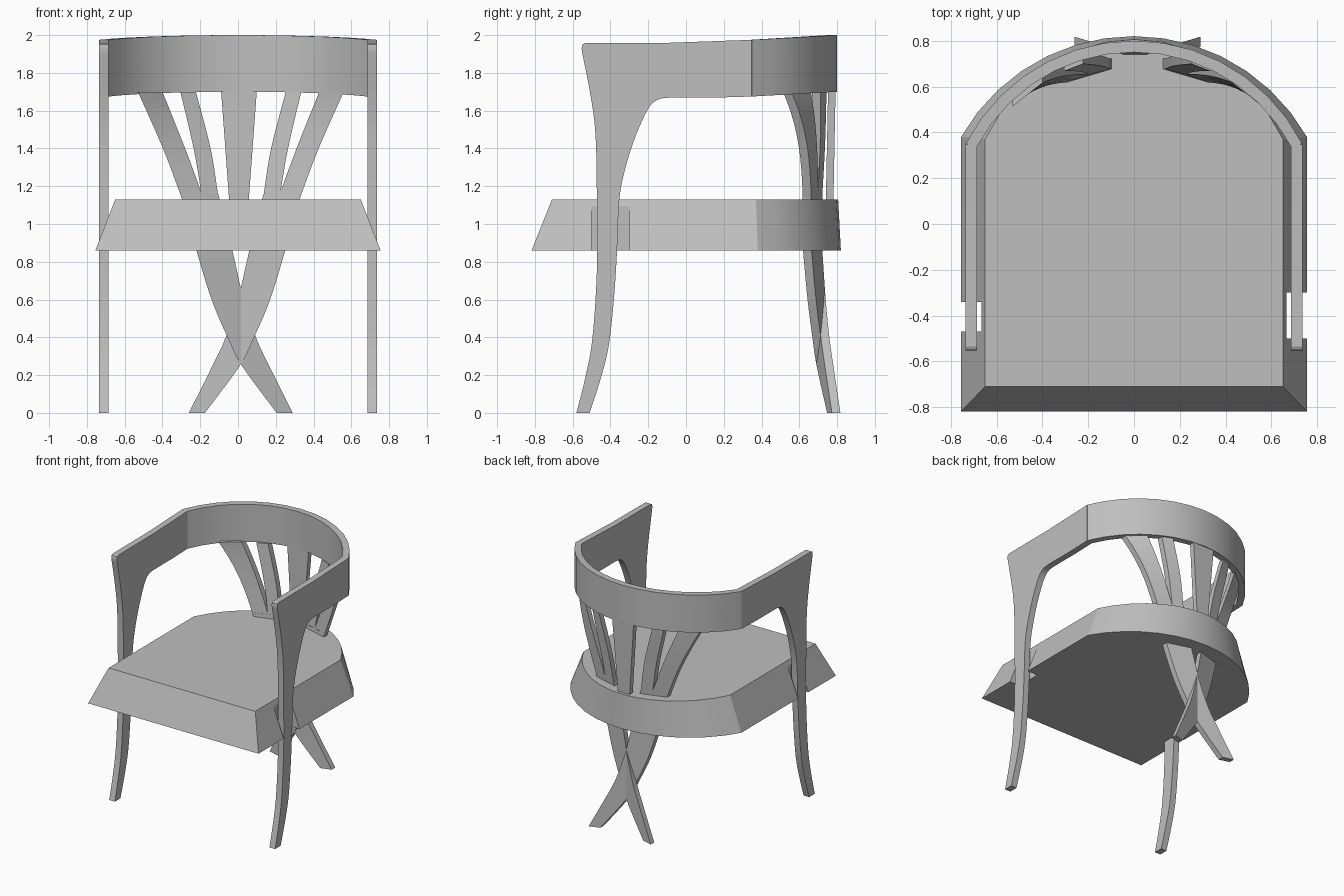
import bpy, bmesh
from math import sin, cos, asin, sqrt, radians

cube = bpy.data.objects.get("Cube")
if cube:
    bpy.data.objects.remove(cube)

GREY = (0.52, 0.52, 0.52, 1)
mat = bpy.data.materials.new("light grey")
mat.use_nodes = True
mat.diffuse_color = GREY
mat.node_tree.nodes["Principled BSDF"].inputs["Base Color"].default_value = GREY


def loft(name, rings):
    """Closed solid from a list of equal-length vertex rings, capped at both ends."""
    bm = bmesh.new()
    rows = [[bm.verts.new(p) for p in ring] for ring in rings]
    n = len(rows[0])
    for a, b in zip(rows, rows[1:]):
        for i in range(n):
            j = (i + 1) % n
            bm.faces.new((a[i], a[j], b[j], b[i]))
    bm.faces.new(rows[0])
    bm.faces.new(rows[-1])
    bmesh.ops.recalc_face_normals(bm, faces=bm.faces)
    mesh = bpy.data.meshes.new(name)
    bm.to_mesh(mesh)
    bm.free()
    mesh.materials.append(mat)
    ob = bpy.data.objects.new(name, mesh)
    bpy.context.collection.objects.link(ob)
    return ob


def finish(ob):
    bpy.ops.object.select_all(action='DESELECT')
    ob.select_set(True)
    bpy.context.view_layer.objects.active = ob
    bpy.ops.object.shade_smooth_by_angle(angle=radians(20))


def curve(pts, steps=5):
    """Catmull-Rom samples through a few control points."""
    p = [pts[0]] + list(pts) + [pts[-1]]
    out = []
    for a, b, c, d in zip(p, p[1:], p[2:], p[3:]):
        for k in range(steps):
            t = k / steps
            out.append(tuple(
                0.5 * (2 * v + (w - u) * t + (2 * u - 5 * v + 4 * w - x) * t * t
                       + (3 * v - u - 3 * w + x) * t ** 3)
                for u, v, w, x in zip(a, b, c, d)))
    return out + [tuple(pts[-1])]


def arc(radius, cy, half_width, n=14):
    """Points of the rounded back, running from +x to -x."""
    h = asin(half_width / radius)
    angles = [h - 2 * h * i / n for i in range(n + 1)]
    return [(radius * sin(a), cy + radius * cos(a)) for a in angles]


# Seat: tapered block with a rounded back
back = arc(0.868, -0.048, 0.755)
low = [(-0.755, -0.818), (0.755, -0.818)] + back
high = [(-0.65, -0.71), (0.65, -0.71)] + [
    (x * 0.861, 0.37 + (y - 0.38) * 0.99) for x, y in back]
seat = loft("seat", [[(x, y, 0.86) for x, y in low],
                     [(x, y, 1.13) for x, y in high]])

# Notches in the seat sides where the front legs pass
for side, y0, y1 in ((1, -0.5, -0.3), (-1, -0.47, -0.34)):
    x0, x1 = side * 0.665, side * 0.9
    cutter = loft("notch_cutter", [
        [(x0, y0, z), (x1, y0, z), (x1, y1, z), (x0, y1, z)] for z in (0.7, 1.3)])
    cutter.hide_render = True
    mod = seat.modifiers.new("notch", 'BOOLEAN')
    mod.operation = 'DIFFERENCE'
    mod.solver = 'EXACT'
    mod.object = cutter
    bpy.context.view_layer.objects.active = seat
    bpy.ops.object.modifier_apply(modifier=mod.name)
    bpy.data.objects.remove(cutter)
finish(seat)

# Curved backrest, rising slightly to the rear
rings = []
for (xo, yo), (xi, yi) in zip(arc(0.825, -0.025, 0.735), arc(0.776, -0.026, 0.685)):
    rise = 0.025 * (yo - 0.35) / 0.45
    rings.append([(xo, yo, 1.675 + rise), (xo, yo, 1.975 + rise),
                  (xi, yi, 1.975 + rise), (xi, yi, 1.675 + rise)])
finish(loft("backrest", rings))

# Front legs that sweep up into the arms
leg_front = curve([(-0.58, 0), (-0.53, 0.2), (-0.495, 0.4), (-0.472, 0.75),
                   (-0.472, 1.13), (-0.478, 1.45), (-0.5, 1.65), (-0.55, 1.91)], 4)
leg_tip = [(-0.553, 1.93), (-0.549, 1.95), (-0.535, 1.957)]
arm_top = [(-0.1, 1.959), (0.348, 1.975)]
arm_under = [(0.348, 1.675), (0.15, 1.669)]
leg_rear = curve([(-0.09, 1.669), (-0.15, 1.658), (-0.2, 1.61), (-0.265, 1.47),
                  (-0.32, 1.3), (-0.353, 1.13), (-0.365, 0.86), (-0.382, 0.6),
                  (-0.41, 0.35), (-0.455, 0.17), (-0.51, 0)], 4)
outline = leg_front + leg_tip + arm_top + arm_under + leg_rear
for name, side in (("left", 1), ("right", -1)):
    finish(loft(name + "_arm_and_front_leg", [
        [(side * x, y, z) for y, z in outline] for x in (0.685, 0.735)]))


def plate_y(u, z):
    """Front of a rear plate: flat and slanted low down, following the back higher up."""
    w = min(max((z - 0.9) / 0.8, 0), 1)
    flat = 0.69 + 0.3 * u
    bent = -0.041 + sqrt(0.777 ** 2 - u * u)
    return flat + (bent - flat) * w


def rear_plate(name, rows, side, thick=0.045):
    rings = []
    for z, a, b in curve(rows):
        ring = [(a, plate_y(a, z), z), (b, plate_y(b, z), z),
                (b, plate_y(b, z) + thick, z), (a, plate_y(a, z) + thick, z)]
        rings.append([(0.015 + side * x, y, zz) for x, y, zz in ring])
    finish(loft(name, rings))


# Crossed rear legs, each forking into two slats (height, one edge, other edge)
leg = [(0, 0.19, 0.275), (0.25, 0.005, 0.15), (0.4, -0.07, 0.08),
       (0.6, -0.155, 0.015), (0.86, -0.235, -0.045), (1.16, -0.32, -0.12)]
outer = [(1.12, -0.308, -0.205), (1.17, -0.325, -0.211), (1.4, -0.412, -0.295),
         (1.7, -0.545, -0.415)]
inner = [(1.12, -0.213, -0.115), (1.17, -0.211, -0.123), (1.4, -0.25, -0.16),
         (1.7, -0.32, -0.238)]
for name, side in (("left", -1), ("right", 1)):
    rear_plate(name + "_rear_leg", leg, side)
    rear_plate(name + "_outer_slat", outer, side)
    rear_plate(name + "_inner_slat", inner, side)

# Tapered centre slat
finish(loft("centre_slat", [
    [(0.005 - w, y, z), (0.005 + w, y, z), (0.005 + w, y + 0.04, z), (0.005 - w, y + 0.04, z)]
    for z, w, y in ((1.1, 0.05, 0.74), (1.71, 0.095, 0.752))]))
